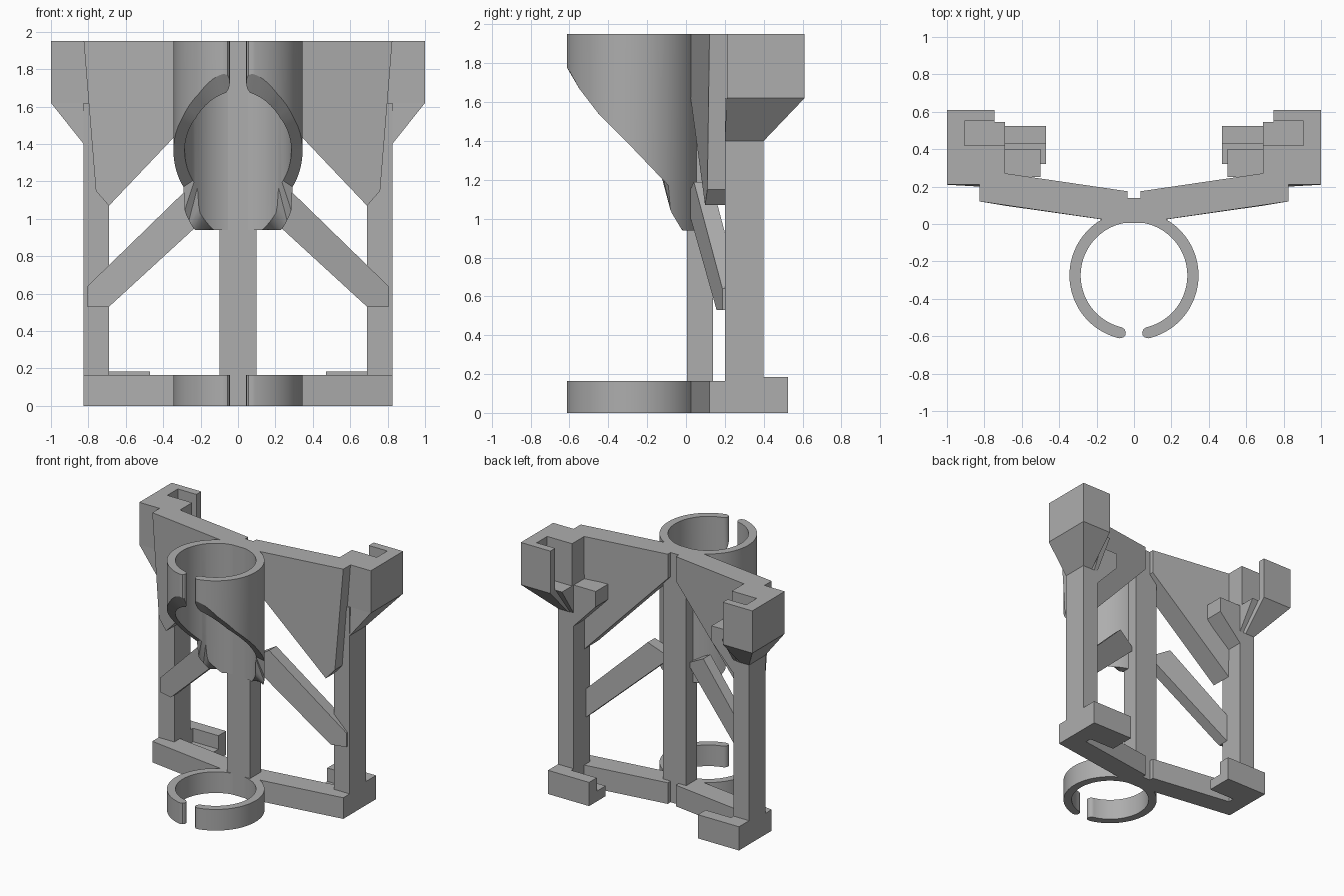
import bpy, bmesh, math

cube = bpy.data.objects.get("Cube")
if cube:
    bpy.data.objects.remove(cube, do_unlink=True)

grey = bpy.data.materials.new("plain grey")
grey.use_nodes = True
colour = (0.42, 0.42, 0.42, 1)
grey.diffuse_color = colour
grey.node_tree.nodes["Principled BSDF"].inputs["Base Color"].default_value = colour

TOP, BASE = 1.95, 0.165


def loft(name, loops, mirror=True, cap=True, smooth=False):
    """Skin a solid through matching closed loops of points."""
    bm = bmesh.new()
    rows = [[bm.verts.new(p) for p in loop] for loop in loops]
    n = len(rows[0])
    for a, b in zip(rows, rows[1:]):
        for i in range(n):
            j = (i + 1) % n
            bm.faces.new((a[i], a[j], b[j], b[i]))
    if cap:
        bm.faces.new(rows[0])
        bm.faces.new(rows[-1])
    bmesh.ops.recalc_face_normals(bm, faces=bm.faces)
    mesh = bpy.data.meshes.new(name)
    bm.to_mesh(mesh)
    bm.free()
    mesh.materials.append(grey)
    obj = bpy.data.objects.new(name, mesh)
    bpy.context.collection.objects.link(obj)
    if mirror:
        mod = obj.modifiers.new("mirror", 'MIRROR')
        mod.use_mirror_merge = False
    if smooth:
        bpy.ops.object.select_all(action='DESELECT')
        obj.select_set(True)
        bpy.context.view_layer.objects.active = obj
        bpy.ops.object.shade_smooth_by_angle(angle=math.radians(30))
    return obj


def plan(name, pts, z0, z1, **kw):
    """Extrude a plan outline upward."""
    return loft(name, [[(x, y, z) for x, y in pts] for z in (z0, z1)], **kw)


def box(name, x0, x1, y0, y1, z0, z1, **kw):
    return plan(name, [(x0, y0), (x1, y0), (x1, y1), (x0, y1)], z0, z1, **kw)


def plate(name, pts, front, thick):
    """Extrude a front outline backward from a slanted front plane."""
    return loft(name, [[(x, front(x) + d, z) for x, z in pts] for d in (0, thick)])


def arm_front(x):
    return max(0.005, 0.02 + (x - 0.225) * 0.168)


def brace_front(x):
    return 0.03 + (x - 0.2) * 0.26


# Open clip rings: each station is a radial slice with its own lower edge
def clip_ring(name, top, lower):
    cy, r_in, r_out = -0.275, 0.285, 0.345
    mid, half = (r_in + r_out) / 2, (r_out - r_in) / 2
    a0 = 0.143
    stations = [(a0, 0.25), (a0 + 0.025, 0.7), (a0 + 0.08, 1)]
    steps = 80
    first = a0 + 0.12
    stations += [(first + (math.pi - first) * i / steps, 1) for i in range(steps + 1)]
    stations += [(2 * math.pi - a, t) for a, t in reversed(stations[:-1])]
    loops = []
    for a, t in stations:
        ring = []
        for r in (mid - half * t, mid + half * t):
            ring.append((r * math.sin(a), cy - r * math.cos(a)))
        (xi, yi), (xo, yo) = ring
        loops.append([(xi, yi, top), (xo, yo, top), (xo, yo, lower(yo)), (xi, yi, lower(yi))])
    loft(name, loops, mirror=False, smooth=True)


def swept_edge(y):
    pts = [(-0.63, 1.80), (-0.6, 1.76), (-0.55, 1.67), (-0.45, 1.54), (-0.3, 1.39),
           (-0.09, 1.17), (-0.08, 1.04), (-0.02, 0.94), (0.1, 0.94)]
    for (y0, z0), (y1, z1) in zip(pts, pts[1:]):
        if y <= y1:
            return z0 + (z1 - z0) * (y - y0) / (y1 - y0)
    return pts[-1][1]


clip_ring("upper_clip_ring", TOP, swept_edge)
clip_ring("lower_clip_ring", BASE, lambda y: 0)

# Central column
box("central_column", -0.1, 0.1, 0.005, 0.14, 0, TOP, mirror=False)

# Slanted arms: bottom bar, upper triangular web and diagonal brace
plate("base_arm", [(0.035, 0), (0.825, 0), (0.825, BASE), (0.035, BASE)], arm_front, 0.17)
plate("upper_web", [(0.035, TOP), (0.825, TOP), (0.76, 1.15), (0.69, 1.07), (0.035, 1.76)],
      arm_front, 0.17)
plate("diagonal_brace", [(0.08, 1.1), (0.24, 1.19), (0.805, 0.64), (0.805, 0.53),
                         (0.69, 0.53), (0.08, 1.09)], brace_front, 0.09)

# Outer posts
box("post", 0.69, 0.825, 0.2, 0.4, 0, 1.62)

# Hooked heads: pocketed top over a flared neck
plan("head_hook", [(0.69, 0.21), (1, 0.21), (1, 0.61), (0.745, 0.61), (0.745, 0.55),
                   (0.905, 0.55), (0.905, 0.42), (0.69, 0.42)], 1.62, TOP)
neck_top = [(0.69, 0.21), (1, 0.21), (1, 0.61), (0.745, 0.61), (0.745, 0.545), (0.69, 0.545)]
neck_low = [(0.69, 0.2), (0.825, 0.2), (0.825, 0.4), (0.745, 0.4), (0.72, 0.4), (0.69, 0.4)]
loft("head_neck", [[(x, y, 1.4) for x, y in neck_low], [(x, y, 1.62) for x, y in neck_top]])

# Small inner brackets with sloped undersides
plate("inner_bracket", [(0.69, 1.62), (0.5, 1.62), (0.5, 1.5), (0.69, 1.3)],
      lambda x: 0.25, 0.15)

# Feet: low shelf with a raised rear lip
box("foot_shelf", 0.47, 0.7, 0.32, 0.45, 0, 0.08)
box("foot_lip", 0.47, 0.825, 0.43, 0.525, 0, 0.185)
box("foot_heel", 0.69, 0.825, 0.25, 0.45, 0, 0.185)
